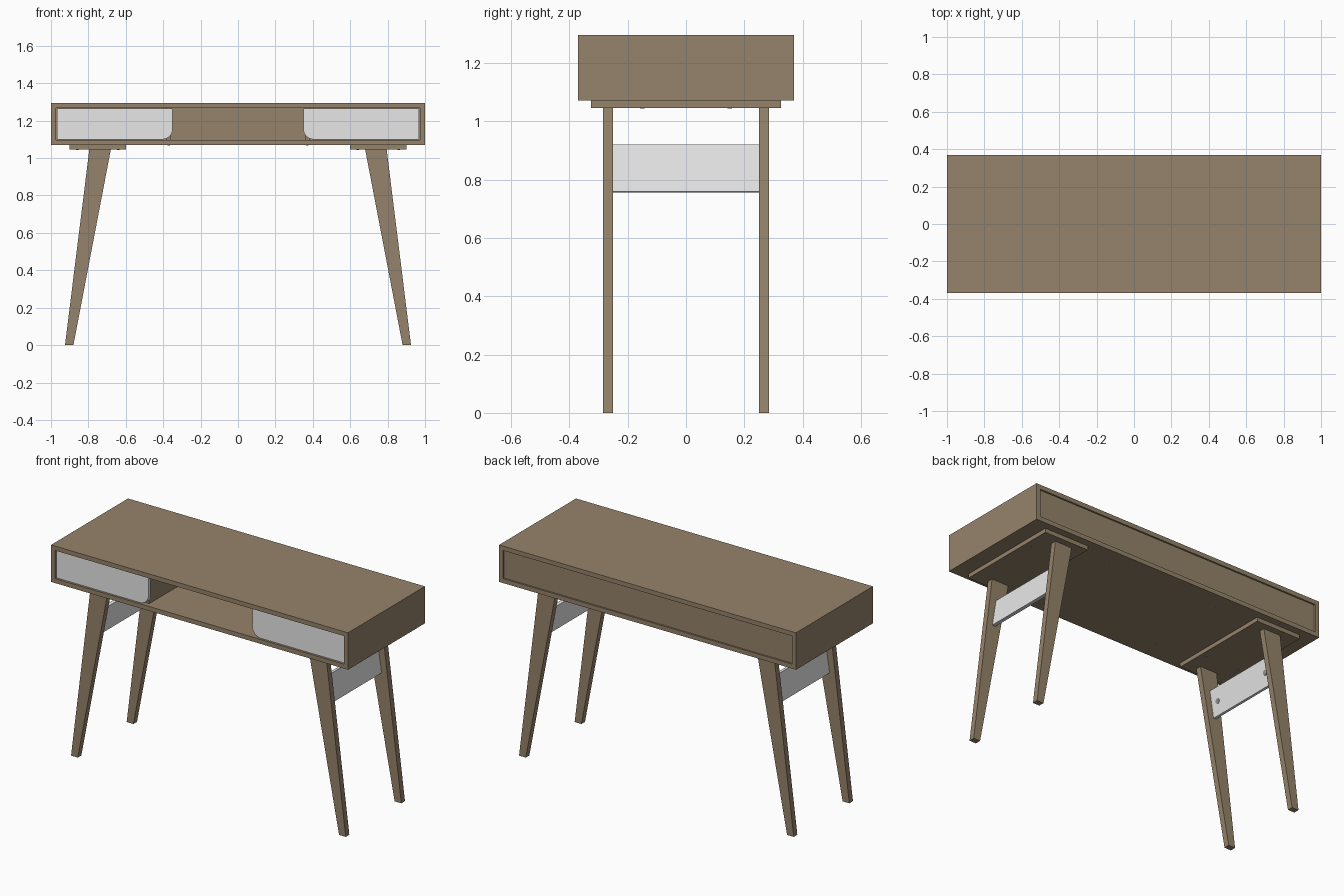
import bpy, bmesh, math
from mathutils import Vector, Matrix

if "Cube" in bpy.data.objects:
    bpy.data.objects.remove(bpy.data.objects["Cube"])


def material(name, rgb):
    m = bpy.data.materials.new(name)
    m.diffuse_color = (*rgb, 1)
    m.use_nodes = True
    m.node_tree.nodes["Principled BSDF"].inputs["Base Color"].default_value = m.diffuse_color
    return m


WOOD = material("walnut wood", (0.30, 0.23, 0.145))
WHITE = material("white lacquer", (0.80, 0.80, 0.80))
METAL = material("grey metal", (0.30, 0.30, 0.30))


def finish(name, bm, mat):
    bmesh.ops.recalc_face_normals(bm, faces=bm.faces)
    me = bpy.data.meshes.new(name)
    bm.to_mesh(me)
    bm.free()
    me.materials.append(mat)
    ob = bpy.data.objects.new(name, me)
    bpy.context.collection.objects.link(ob)
    return ob


def prism(name, pts, y0, y1, mat):
    """Extrude an x-z outline from y0 to y1."""
    bm = bmesh.new()
    f = bm.faces.new([bm.verts.new((x, y0, z)) for x, z in pts])
    r = bmesh.ops.extrude_face_region(bm, geom=[f])
    vs = [v for v in r["geom"] if isinstance(v, bmesh.types.BMVert)]
    bmesh.ops.translate(bm, verts=vs, vec=(0, y1 - y0, 0))
    return finish(name, bm, mat)


def box(name, x0, x1, y0, y1, z0, z1, mat):
    return prism(name, [(x0, z0), (x1, z0), (x1, z1), (x0, z1)], y0, y1, mat)


def disc(name, loc, normal, r, depth):
    bm = bmesh.new()
    rot = Vector((0, 0, 1)).rotation_difference(Vector(normal)).to_matrix().to_4x4()
    bmesh.ops.create_cone(bm, cap_ends=True, segments=16, radius1=r, radius2=r,
                          depth=depth, matrix=Matrix.Translation(loc) @ rot)
    return finish(name, bm, METAL)


# case: top, bottom, sides and a recessed back
Y, Z0, Z1, T = 0.37, 1.07, 1.295, 0.027
box("desk_top", -1, 1, -Y, Y, Z1 - T, Z1, WOOD)
box("case_bottom", -1, 1, -Y, Y, Z0, Z0 + T, WOOD)
box("back_panel", -1 + T, 1 - T, Y - 0.03, Y - 0.01, Z0 + T, Z1 - T, WOOD)

# leg centre line, used for the tilted stretchers
TOP, BOT, H = 0.737, 0.903, 1.045
axis = Vector((TOP - BOT, H)).normalized()
across = Vector((axis.y, -axis.x))

for s, side in ((-1, "left"), (1, "right")):
    def mx(pts):
        return [(s * x, z) for x, z in pts]

    box(side + "_case_side", s * (1 - T), s, -Y, Y, Z0 + T, Z1 - T, WOOD)
    box(side + "_divider", s * 0.36, s * 0.385, -Y + 0.03, Y - 0.03,
        Z0 + T, Z1 - T, WOOD)

    # drawer front with one rounded lower corner
    zl, zh, r = Z0 + T + 0.003, Z1 - T - 0.002, 0.055
    arc = [(0.35 + r - r * math.cos(a), zl + r - r * math.sin(a))
           for a in (i * math.pi / 20 for i in range(11))]
    prism(side + "_drawer_front",
          mx([(0.35, zh)] + arc + [(0.968, zl), (0.968, zh)]),
          -Y + 0.008, -Y + 0.03, WHITE)

    # mounting plate with screws
    box(side + "_mounting_plate", s * 0.60, s * 0.90, -0.325, 0.325, H, Z0, WOOD)
    for y in (-0.15, 0.15):
        for x in (0.64, 0.86):
            disc(side + "_plate_screw", (s * x, y, H), (0, 0, 1), 0.007, 0.003)

    # tapered, splayed legs
    for y0, y1, n in ((-0.285, -0.25, "front"), (0.25, 0.285, "back")):
        prism(f"{side}_{n}_leg",
              mx([(0.68, H), (0.795, H), (0.925, 0), (0.88, 0)]), y0, y1, WOOD)

    # tilted stretcher board
    zc = 0.838
    c = Vector((BOT + (TOP - BOT) * zc / H, zc))
    hh, ht = 0.082, 0.01
    pts = [c + axis * a * hh + across * b * ht
           for a, b in ((-1, -1), (-1, 1), (1, 1), (1, -1))]
    prism(side + "_stretcher", mx([tuple(p) for p in pts]), -0.25, 0.25, WHITE)

    # bolts on the inner face of the stretcher
    p = c - across * ht
    for y in (-0.2, 0.2):
        disc(side + "_stretcher_bolt", (s * p.x, y, p.y),
             (s * across.x, 0, across.y), 0.015, 0.006)

# screws under the case
for x in (-0.37, 0.37):
    for y in (-0.25, 0.25):
        disc("case_screw", (x, y, Z0), (0, 0, 1), 0.007, 0.003)
